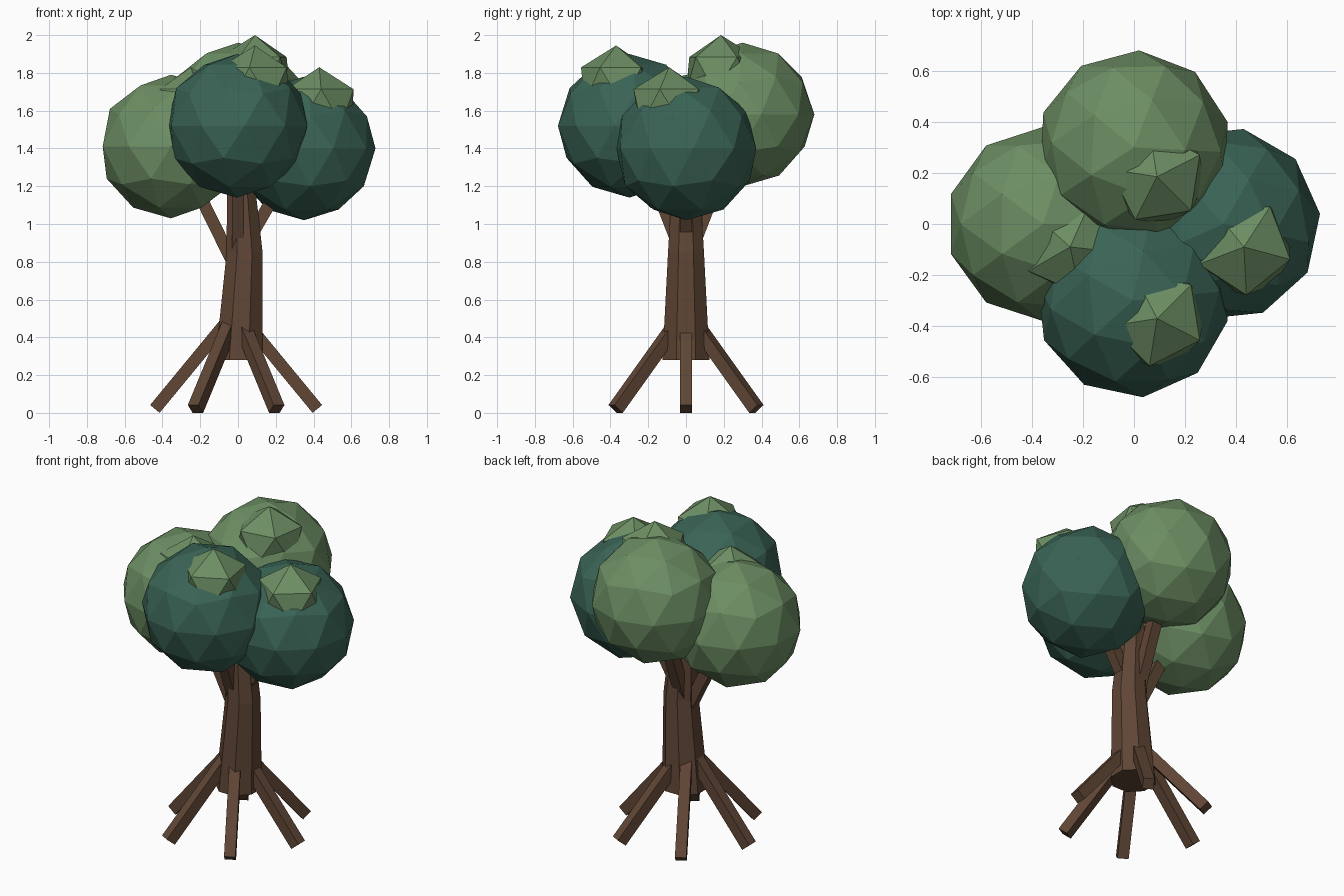
import bpy
import bmesh
from math import radians, cos, sin
from mathutils import Vector, Matrix

cube = bpy.data.objects.get("Cube")
if cube:
    bpy.data.objects.remove(cube, do_unlink=True)


def make_material(name, rgb):
    mat = bpy.data.materials.new(name)
    mat.use_nodes = True
    color = (*rgb, 1.0)
    mat.diffuse_color = color
    shader = mat.node_tree.nodes["Principled BSDF"]
    shader.inputs["Base Color"].default_value = color
    shader.inputs["Roughness"].default_value = 0.9
    return mat


BARK = make_material("brown bark", (0.115, 0.061, 0.036))
LIGHT = make_material("light green leaves", (0.15, 0.27, 0.125))
DARK = make_material("dark green leaves", (0.042, 0.127, 0.092))


def add_object(name, bm, mat):
    mesh = bpy.data.meshes.new(name)
    bmesh.ops.recalc_face_normals(bm, faces=bm.faces)
    bm.to_mesh(mesh)
    bm.free()
    mesh.materials.append(mat)
    obj = bpy.data.objects.new(name, mesh)
    bpy.context.collection.objects.link(obj)
    return obj


def leaf_ball(name, center, radius, detail, turn, mat):
    bm = bmesh.new()
    place = Matrix.Translation(center) @ Matrix.Rotation(radians(turn), 4, "Z")
    bmesh.ops.create_icosphere(bm, subdivisions=detail, radius=radius, matrix=place)
    add_object(name, bm, mat)


def bar(name, start, end, width):
    """Square beam between two points, with one pair of sides upright."""
    start, end = Vector(start), Vector(end)
    along = (end - start).normalized()
    side = Vector((0, 0, 1)).cross(along).normalized()
    axes = Matrix((side, along.cross(side), along)).transposed().to_4x4()
    size = Matrix.Diagonal((width, width, (end - start).length, 1))
    bm = bmesh.new()
    bmesh.ops.create_cube(bm, size=1, matrix=Matrix.Translation((start + end) / 2) @ axes @ size)
    add_object(name, bm, BARK)


def trunk(rings, sides=8):
    """Tapered, slightly bent trunk from (x, z, radius) rings."""
    bm = bmesh.new()
    loops = []
    for x, z, r in rings:
        angles = [radians(360 * (i + 0.5) / sides) for i in range(sides)]
        loops.append([bm.verts.new((x + r * cos(a), r * sin(a), z)) for a in angles])
    for low, high in zip(loops, loops[1:]):
        for i in range(sides):
            j = (i + 1) % sides
            bm.faces.new((low[i], low[j], high[j], high[i]))
    bm.faces.new(loops[0][::-1])
    bm.faces.new(loops[-1])
    add_object("trunk", bm, BARK)


# Trunk
trunk([(0.005, 0.28, 0.135), (0.035, 0.85, 0.103), (0.005, 1.4, 0.068)])

# Six splayed roots
for i in range(6):
    a = radians(60 * i)
    out = Vector((cos(a), sin(a), 0))
    shift = Vector((-0.01, 0, 0))
    bar(f"root_{i + 1}", shift + out * 0.06 + Vector((0, 0, 0.47)),
        shift + out * 0.43 + Vector((0, 0, 0.021)), 0.065)

# Branches reaching into the crowns
bar("right_branch", (0.0, 0, 0.74), (-0.29, 0, 1.33), 0.065)
bar("left_branch", (0.03, 0, 0.87), (0.28, 0, 1.3), 0.065)
bar("front_branch", (0.0, -0.03, 0.86), (0.0, -0.24, 1.4), 0.065)
bar("back_branch", (0.0, 0.03, 0.86), (0.0, 0.24, 1.4), 0.065)

# Large crowns, each with a small tuft on top
crowns = [
    ("right", (-0.355, 0, 1.41), 0, LIGHT, (-0.25, -0.09, 1.62), 66),
    ("left", (0.35, 0, 1.4), -12, DARK, (0.43, -0.09, 1.62), 57),
    ("front", (-0.005, -0.3, 1.52), 6, DARK, (0.09, -0.37, 1.735), 45),
    ("back", (0.0, 0.3, 1.58), -3, LIGHT, (0.09, 0.185, 1.79), 27),
]
for side, center, turn, mat, tuft, tuft_turn in crowns:
    leaf_ball(f"{side}_crown", center, 0.38, 2, turn, mat)
    leaf_ball(f"{side}_tuft", tuft, 0.21, 1, tuft_turn, LIGHT)
